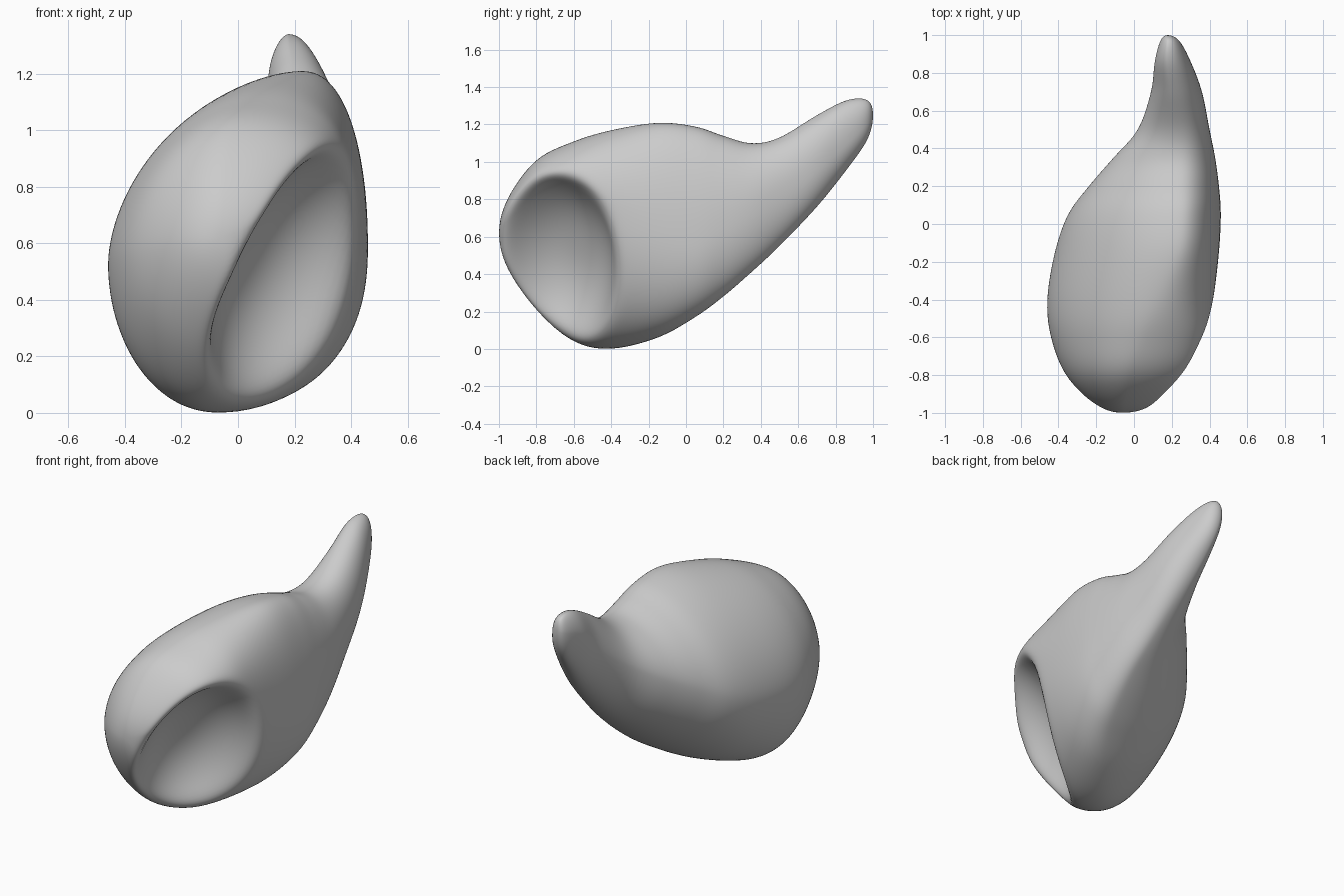
import bpy, bmesh, math
from mathutils import Vector

default_cube = bpy.data.objects.get("Cube")
if default_cube:
    bpy.data.objects.remove(default_cube, do_unlink=True)

# Cross-section guides along the body, front to tail tip:
# y, left x, right x, bottom z, top z, x of top, x of bottom, z of left, z of right
SECTIONS = [
    (-1, -.06, -.06, .62, .62, -.06, -.06, .62, .62),
    (-.95, -.21, .13, .42, .81, -.05, -.06, .6, .69),
    (-.8, -.36, .31, .2, 1.01, -.02, -.08, .57, .8),
    (-.6, -.44, .38, .04, 1.11, .05, -.1, .54, .85),
    (-.4, -.46, .42, 0, 1.17, .13, -.06, .53, .76),
    (-.15, -.42, .45, .06, 1.21, .22, .1, .56, .63),
    (.05, -.35, .46, .17, 1.19, .24, .22, .62, .58),
    (.2, -.24, .45, .28, 1.14, .24, .27, .7, .65),
    (.35, -.11, .43, .41, 1.1, .24, .29, .78, .74),
    (.5, .02, .4, .55, 1.13, .23, .28, .88, .84),
    (.7, .09, .36, .76, 1.25, .2, .25, 1.04, .97),
    (.86, .11, .3, .96, 1.33, .18, .21, 1.2, 1.1),
    (.97, .14, .24, 1.12, 1.33, .18, .19, 1.24, 1.21),
    (1, .18, .18, 1.25, 1.25, .18, .18, 1.25, 1.25),
]
SIDES = 120
STEPS = 10


def mirrored(row):
    """Section just past an end pole, so the ends come out round."""
    y, left, right, bottom, top, x_top, x_bottom, z_left, z_right = row
    return (y, right, left, top, bottom, x_bottom, x_top, z_right, z_left)


def blend(a, b, c, d, t):
    """Smooth spline between rows b and c."""
    return [q + t / 2 * (r - p + t * (2 * p - 5 * q + 4 * r - s + t * (3 * (q - r) + s - p)))
            for p, q, r, s in zip(a, b, c, d)]


def section_point(row, angle):
    """Four quarter curves joined at the left, right, top and bottom extremes."""
    y, left, right, bottom, top, x_top, x_bottom, z_left, z_right = row
    ca, sa = math.cos(angle), math.sin(angle)
    if ca > 0:
        side, z_mid, fullness = right, z_right, 2.2
    else:
        side, z_mid, fullness = left, z_left, 1.75 if sa > 0 else 2
    x_mid, end = (x_top, top) if sa > 0 else (x_bottom, bottom)
    return Vector((x_mid + (side - x_mid) * abs(ca) ** (2 / fullness), y,
                   z_mid + (end - z_mid) * abs(sa) ** (2 / fullness)))


# Spoon-shaped hollow on the front of the left flank, tucked under its upper lip
HOLLOW_CENTRE = Vector((.18, -.665, .5))
OUTWARD = Vector((.77, -.52, -.37)).normalized()
ALONG = Vector((-OUTWARD.y, OUTWARD.x, 0)).normalized()
UPWARD = OUTWARD.cross(ALONG)


def press_hollow(point, depth=.19, softness=.08, lean=.15):
    offset = point - HOLLOW_CENTRE
    rise = offset.dot(UPWARD)
    radius = math.hypot((offset.dot(ALONG) - lean * rise) / .34, rise / .48)
    height = offset.dot(OUTWARD)
    target = depth * (radius ** 2.5 - 1)
    overlap = max(softness - abs(height - target), 0) / softness
    pressed = min(height, target) - overlap ** 2 * softness / 4
    return point + OUTWARD * (pressed - height)


def build_body():
    rows = [mirrored(SECTIONS[1])] + SECTIONS + [mirrored(SECTIONS[-2])]
    bm = bmesh.new()
    rings = []
    for i in range(1, len(rows) - 2):
        for step in range(STEPS):
            if i == 1 and step == 0:
                continue
            row = blend(*rows[i - 1:i + 3], step / STEPS)
            rings.append([bm.verts.new(press_hollow(section_point(row, math.tau * k / SIDES)))
                          for k in range(SIDES)])
    front_pole, tail_pole = [bm.verts.new(press_hollow(section_point(row, 0)))
                             for row in (SECTIONS[0], SECTIONS[-1])]
    for k in range(SIDES):
        n = (k + 1) % SIDES
        bm.faces.new((front_pole, rings[0][k], rings[0][n]))
        bm.faces.new((tail_pole, rings[-1][n], rings[-1][k]))
        for a, b in zip(rings, rings[1:]):
            bm.faces.new((a[k], b[k], b[n], a[n]))
    # Even out the surface
    for _ in range(6):
        bmesh.ops.smooth_vert(bm, verts=bm.verts, factor=.5,
                              use_axis_x=True, use_axis_y=True, use_axis_z=True)
    bmesh.ops.recalc_face_normals(bm, faces=bm.faces)
    mesh = bpy.data.meshes.new("hollowed_body")
    bm.to_mesh(mesh)
    bm.free()
    body = bpy.data.objects.new("hollowed_body", mesh)
    bpy.context.collection.objects.link(body)
    return body


# Plain grey surface
grey = bpy.data.materials.new("plain_grey")
grey.use_nodes = True
colour = (.6, .6, .6, 1)
grey.diffuse_color = colour
grey.node_tree.nodes["Principled BSDF"].inputs["Base Color"].default_value = colour

body = build_body()
body.data.materials.append(grey)
for polygon in body.data.polygons:
    polygon.use_smooth = True
